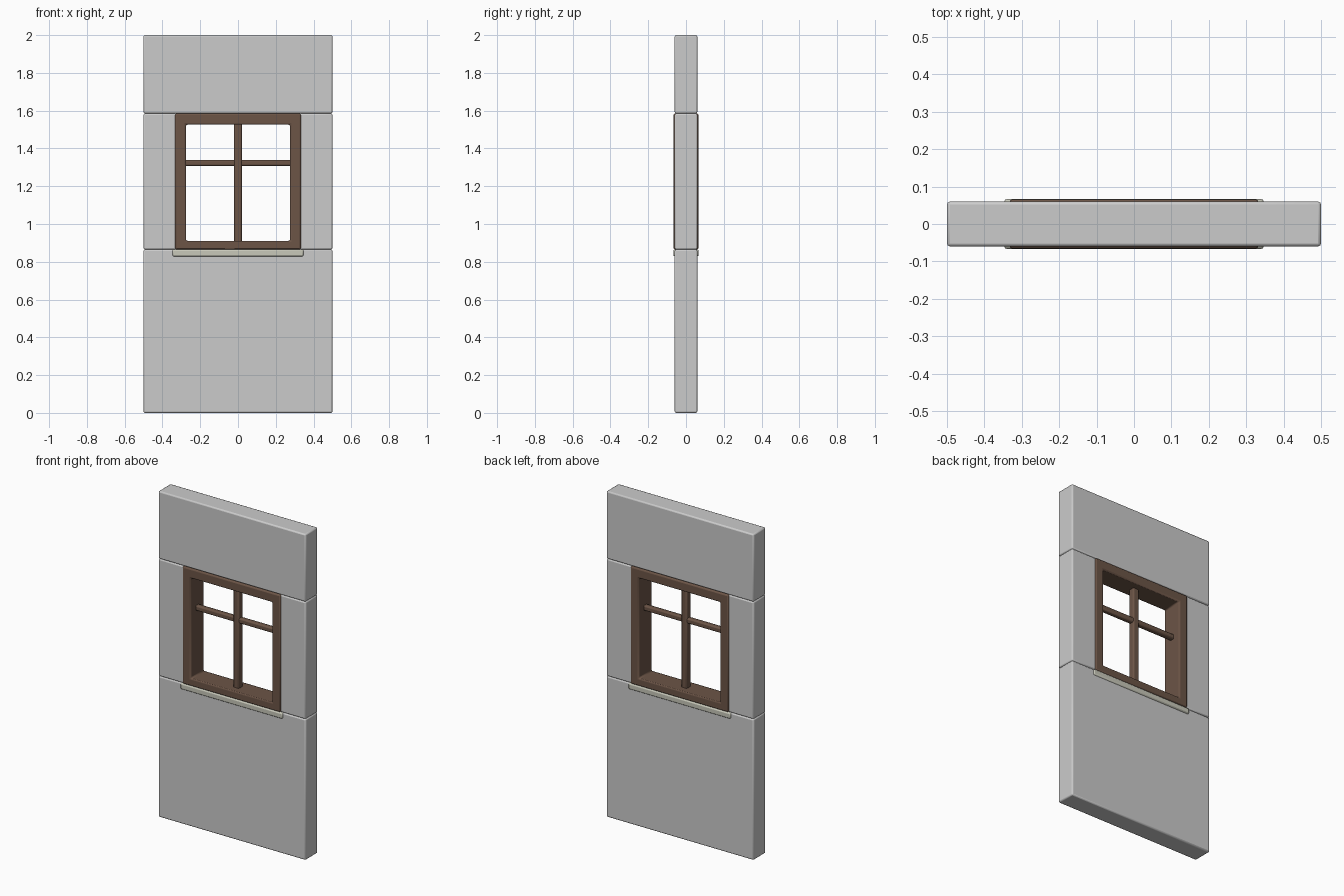
import bpy, bmesh
from mathutils import Matrix

if "Cube" in bpy.data.objects:
    bpy.data.objects.remove(bpy.data.objects["Cube"])


def material(name, color):
    m = bpy.data.materials.new(name)
    m.diffuse_color = (*color, 1)
    m.use_nodes = True
    m.node_tree.nodes["Principled BSDF"].inputs["Base Color"].default_value = m.diffuse_color
    return m


wood = material("dark_wood", (0.15, 0.09, 0.062))
stone = material("sill_stone", (0.58, 0.58, 0.49))


def finish(name, bm, bevel, segments, mat):
    mesh = bpy.data.meshes.new(name)
    bm.to_mesh(mesh)
    bm.free()
    ob = bpy.data.objects.new(name, mesh)
    bpy.context.collection.objects.link(ob)
    if mat:
        mesh.materials.append(mat)
    mod = ob.modifiers.new("edge_bevel", 'BEVEL')
    mod.width = bevel
    mod.segments = segments
    mod.limit_method = 'ANGLE'
    bpy.context.view_layer.objects.active = ob
    ob.select_set(True)
    bpy.ops.object.shade_smooth_by_angle()
    ob.select_set(False)
    return ob


def box(name, x0, x1, half_y, z0, z1, bevel=0.008, segments=2, mat=None):
    bm = bmesh.new()
    bmesh.ops.create_cube(bm, size=1, matrix=Matrix.Translation(((x0 + x1) / 2, 0, (z0 + z1) / 2))
                          @ Matrix.Diagonal((x1 - x0, 2 * half_y, z1 - z0, 1)))
    return finish(name, bm, bevel, segments, mat)


def ring(name, outer, inner, half_y, bevel, mat):
    """Rectangular frame: flat mitred border extruded through the wall."""
    bm = bmesh.new()
    loops = []
    for hx, z0, z1 in (outer, inner):
        loops.append([bm.verts.new((x, -half_y, z))
                      for x, z in ((-hx, z0), (hx, z0), (hx, z1), (-hx, z1))])
    o, i = loops
    faces = [bm.faces.new((o[k], o[(k + 1) % 4], i[(k + 1) % 4], i[k])) for k in range(4)]
    ext = bmesh.ops.extrude_face_region(bm, geom=faces, use_keep_orig=True)
    verts = [g for g in ext["geom"] if isinstance(g, bmesh.types.BMVert)]
    bmesh.ops.translate(bm, verts=verts, vec=(0, 2 * half_y, 0))
    bmesh.ops.recalc_face_normals(bm, faces=bm.faces)
    return finish(name, bm, bevel, 2, mat)


# wall blocks
box("wall_lower", -0.5, 0.5, 0.06, 0, 0.865)
box("wall_upper", -0.5, 0.5, 0.06, 1.585, 2)
box("wall_left", -0.5, -0.325, 0.06, 0.865, 1.585)
box("wall_right", 0.325, 0.5, 0.06, 0.865, 1.585)

# window frame lining the opening
ring("window_frame", (0.333, 0.865, 1.585), (0.275, 0.911, 1.526), 0.066, 0.008, wood)

# glazing bars, meeting the frame at mid depth
box("vertical_bar", -0.02, 0.02, 0.02, 0.90, 1.535, 0.008, 2, wood)
box("horizontal_bar", -0.285, 0.285, 0.016, 1.308, 1.34, 0.008, 2, wood)

# sill projecting on both sides
box("window_sill", -0.347, 0.347, 0.067, 0.828, 0.865, 0.008, 2, stone)
